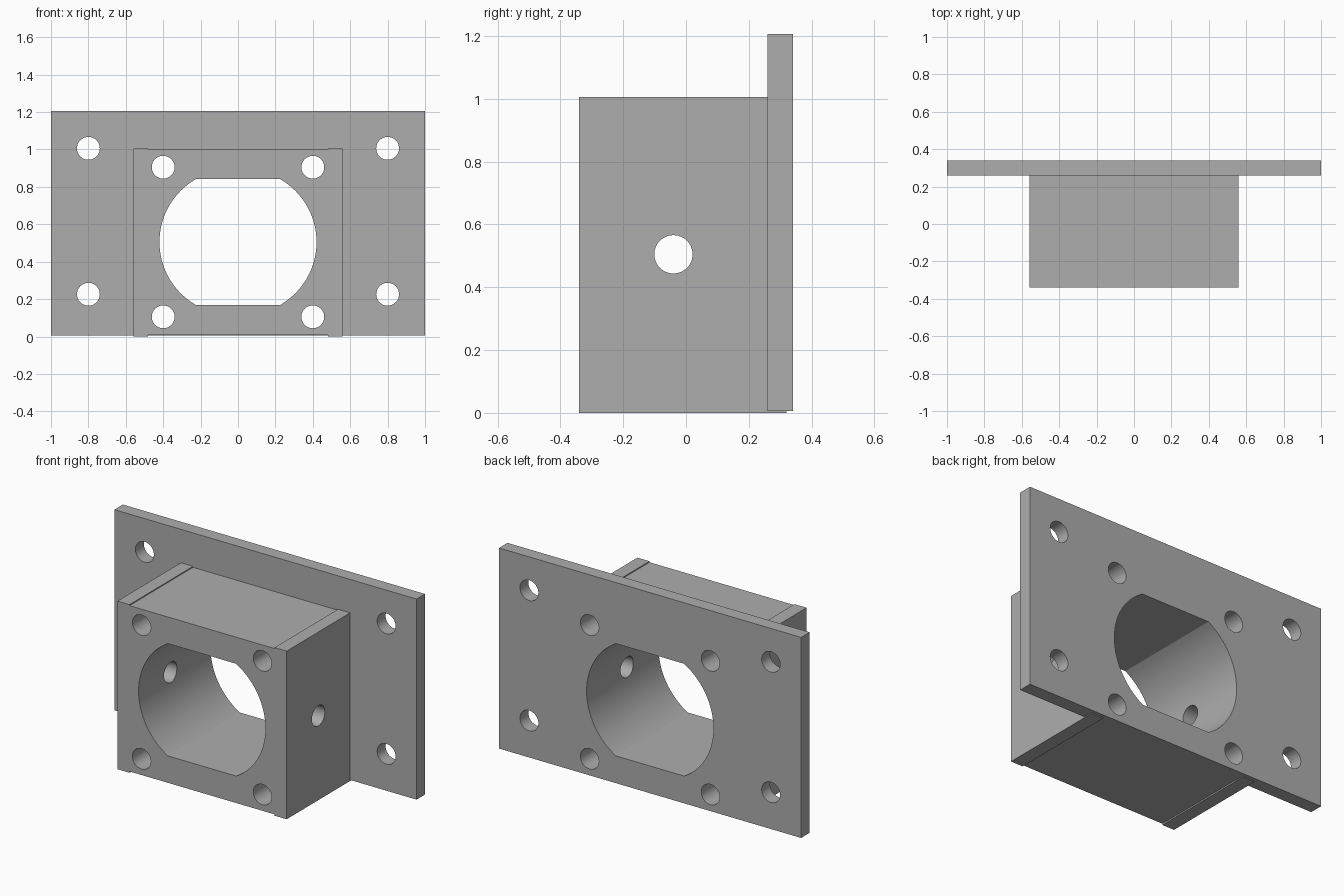
import bpy, bmesh, math
from mathutils import Matrix

default = bpy.data.objects.get("Cube")
if default:
    bpy.data.objects.remove(default, do_unlink=True)

grey = bpy.data.materials.new("plain_grey")
grey.use_nodes = True
colour = (0.42, 0.42, 0.42, 1)
grey.diffuse_color = colour
grey.node_tree.nodes["Principled BSDF"].inputs["Base Color"].default_value = colour


def extrude_profile(name, points, y0, y1):
    """Extrude an x-z outline from y0 to y1."""
    bm = bmesh.new()
    face = bm.faces.new([bm.verts.new((x, y0, z)) for x, z in points])
    grown = bmesh.ops.extrude_face_region(bm, geom=[face])["geom"]
    verts = [v for v in grown if isinstance(v, bmesh.types.BMVert)]
    bmesh.ops.translate(bm, verts=verts, vec=(0, y1 - y0, 0))
    bmesh.ops.recalc_face_normals(bm, faces=bm.faces)
    mesh = bpy.data.meshes.new(name)
    bm.to_mesh(mesh)
    bm.free()
    mesh.materials.append(grey)
    obj = bpy.data.objects.new(name, mesh)
    bpy.context.collection.objects.link(obj)
    return obj


def rectangle(x, z0, z1):
    return [(-x, z0), (x, z0), (x, z1), (-x, z1)]


def circle(x, z, r, n=48):
    return [(x + r * math.cos(math.tau * i / n), z + r * math.sin(math.tau * i / n))
            for i in range(n)]


def combine(target, tool, operation):
    """Apply a boolean and discard the tool."""
    tool.hide_render = True
    mod = target.modifiers.new(tool.name, "BOOLEAN")
    mod.operation = operation
    mod.solver = "EXACT"
    mod.object = tool
    bpy.context.view_layer.objects.active = target
    bpy.ops.object.modifier_apply(modifier=mod.name)
    bpy.data.objects.remove(tool, do_unlink=True)


MID = 0.505

# Mounting plate and housing block with slightly raised side ridges
bracket = extrude_profile("mounting_bracket", rectangle(1, 0.006, 1.206), 0.26, 0.34)
half = [(0.48, 0.008), (0.48, 0), (0.56, 0), (0.56, 1.006), (0.48, 1.006), (0.48, 1)]
outline = half + [(-x, z) for x, z in reversed(half)]
combine(bracket, extrude_profile("housing_block", outline, -0.34, 0.32), "UNION")

# Main bore: two arcs joined by flats at top and bottom
radius, shift, flat = 0.388, 0.032, 0.336
limit = math.asin(flat / radius)
steps = 32
arc = []
for i in range(steps + 1):
    a = -limit + 2 * limit * i / steps
    arc.append((shift + radius * math.cos(a), radius * math.sin(a)))
bore = [(x, MID + z) for x, z in arc + [(-x, -z) for x, z in arc]]
combine(bracket, extrude_profile("bore_cutter", bore, -0.5, 0.5), "DIFFERENCE")

# Screw holes through the block and the plate wings
for side in (-1, 1):
    for x, z in ((0.4, 0.105), (0.4, 0.905), (0.8, 0.226), (0.8, 1.006)):
        cutter = extrude_profile("screw_cutter", circle(side * x, z, 0.061), -0.5, 0.5)
        combine(bracket, cutter, "DIFFERENCE")

# Cross hole through both side walls
cross = extrude_profile("cross_cutter", circle(0.04, MID, 0.061), -0.8, 0.8)
cross.data.transform(Matrix.Rotation(-math.pi / 2, 4, "Z"))
combine(bracket, cross, "DIFFERENCE")

bpy.ops.object.select_all(action="DESELECT")
bracket.select_set(True)
bpy.context.view_layer.objects.active = bracket
bpy.ops.object.shade_smooth_by_angle(angle=math.radians(30))
